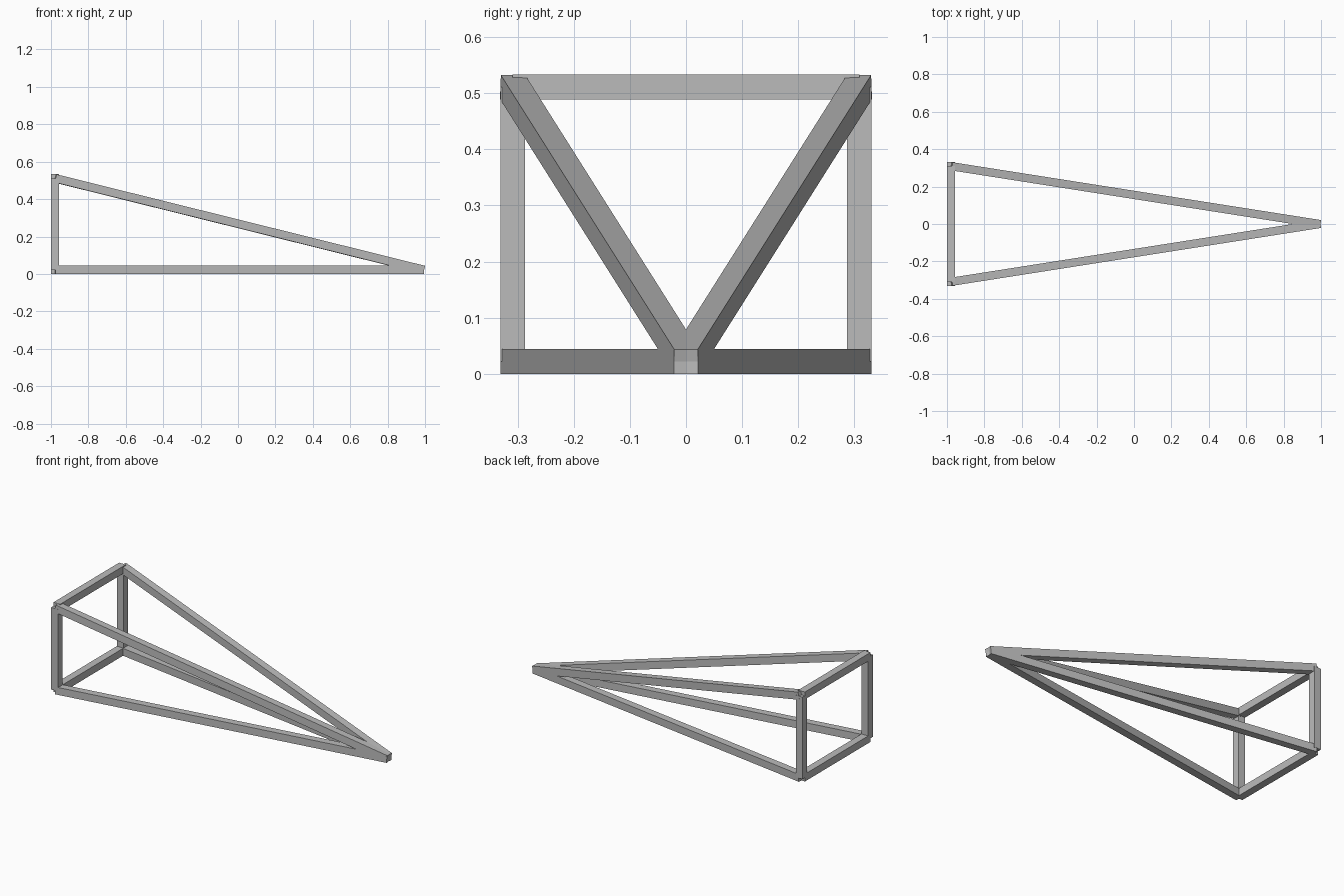
import bpy
from mathutils import Vector, Matrix

cube = bpy.data.objects.get("Cube")
if cube:
    bpy.data.objects.remove(cube, do_unlink=True)

grey = bpy.data.materials.new("plain grey")
grey.use_nodes = True
colour = (0.5, 0.5, 0.5, 1)
grey.diffuse_color = colour
grey.node_tree.nodes["Principled BSDF"].inputs["Base Color"].default_value = colour

WIDTH = 0.044


def beam(name, start, end):
    """Square bar between two joint centres, without roll."""
    a, b = Vector(start), Vector(end)
    along = (b - a).normalized()
    helper = Vector((1, 0, 0)) if abs(along.z) > 0.9 else Vector((0, 0, 1))
    side = helper.cross(along).normalized()
    up = along.cross(side)
    bpy.ops.mesh.primitive_cube_add(size=1)
    ob = bpy.context.object
    ob.name = name
    turn = Matrix((along, side, up)).transposed().to_4x4()
    size = Matrix.Diagonal(((b - a).length, WIDTH, WIDTH, 1))
    ob.data.transform(Matrix.Translation((a + b) / 2) @ turn @ size)
    ob.data.materials.append(grey)


# Joint positions
BACK, SIDE, LOW, HIGH = -0.978, 0.309, 0.022, 0.511
tip = (0.992, 0, LOW)

# Cross bars and long bars converging on the tip
for level, z in (("lower", LOW), ("upper", HIGH)):
    beam(level + "_cross_bar", (BACK, -SIDE, z), (BACK, SIDE, z))
    for label, s in (("front", -1), ("rear", 1)):
        beam(f"{level}_{label}_long_bar", (BACK, s * SIDE, z), tip)

# Upright posts
for label, s in (("front", -1), ("rear", 1)):
    beam(label + "_post", (BACK, s * SIDE, LOW), (BACK, s * SIDE, HIGH))
